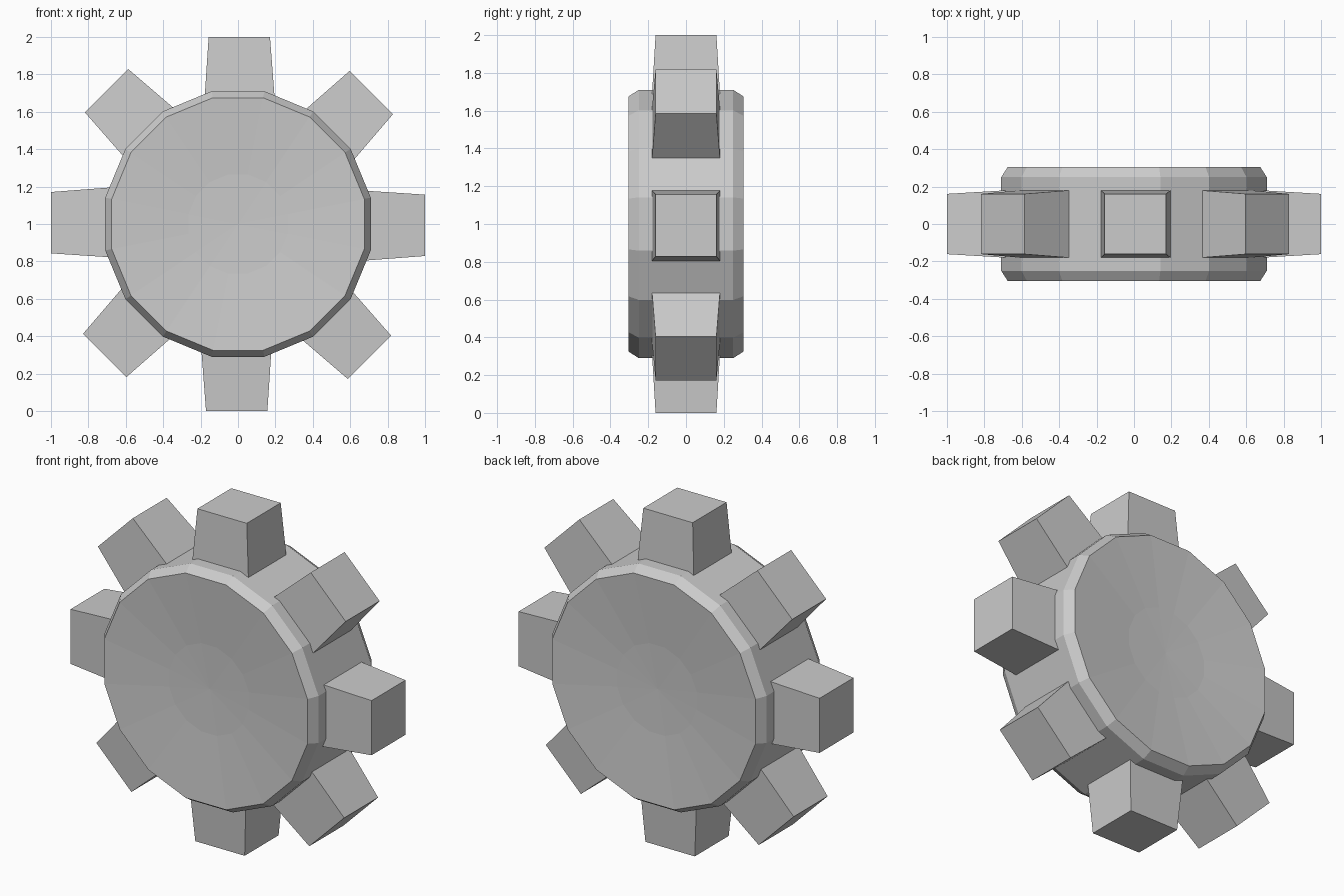
import bpy, bmesh
from math import cos, sin, pi, radians
from mathutils import Matrix

if "Cube" in bpy.data.objects:
    bpy.data.objects.remove(bpy.data.objects["Cube"])

SIDES, TEETH = 16, 8
AXIS_Z = 1.0


def make_object(name, bm):
    bmesh.ops.recalc_face_normals(bm, faces=bm.faces)
    mesh = bpy.data.meshes.new(name)
    bm.to_mesh(mesh)
    bm.free()
    obj = bpy.data.objects.new(name, mesh)
    obj.location.z = AXIS_Z
    bpy.context.collection.objects.link(obj)
    return obj


# Wheel body: lathed 16-sided profile with bevelled rims and slightly dished faces
k = 1 / cos(pi / SIDES)
half = [(0.27, 0.275), (0.675 * k, 0.305), (0.71 * k, 0.25)]     # radius, y
profile = [(r, -y) for r, y in half] + [(r, y) for r, y in reversed(half)]
bm = bmesh.new()
rings = []
for r, y in profile:
    rings.append([bm.verts.new((r * cos(a), y, r * sin(a)))
                  for a in ((i + 0.5) * 2 * pi / SIDES for i in range(SIDES))])
for a, b in zip(rings, rings[1:]):
    for i in range(SIDES):
        j = (i + 1) % SIDES
        bm.faces.new((a[i], a[j], b[j], b[i]))
for ring, y in ((rings[0], -0.268), (rings[-1], 0.268)):
    centre = bm.verts.new((0, y, 0))
    for i in range(SIDES):
        bm.faces.new((ring[i], ring[(i + 1) % SIDES], centre))
make_object("wheel_body", bm)

# Teeth: tapered blocks, set slightly off centre, repeated around the axle
for n in range(TEETH):
    bm = bmesh.new()
    bmesh.ops.create_cube(bm, size=2)
    for v in bm.verts:
        tip = v.co.z > 0
        left, right, depth = (-0.157, 0.171, 0.161) if tip else (-0.182, 0.2, 0.184)
        v.co = (right if v.co.x > 0 else left,
                depth if v.co.y > 0 else -depth,
                1.0 if tip else 0.62)
    bm.transform(Matrix.Rotation(radians(n * 360 / TEETH), 4, 'Y'))
    make_object(f"tooth_{n + 1}", bm)
